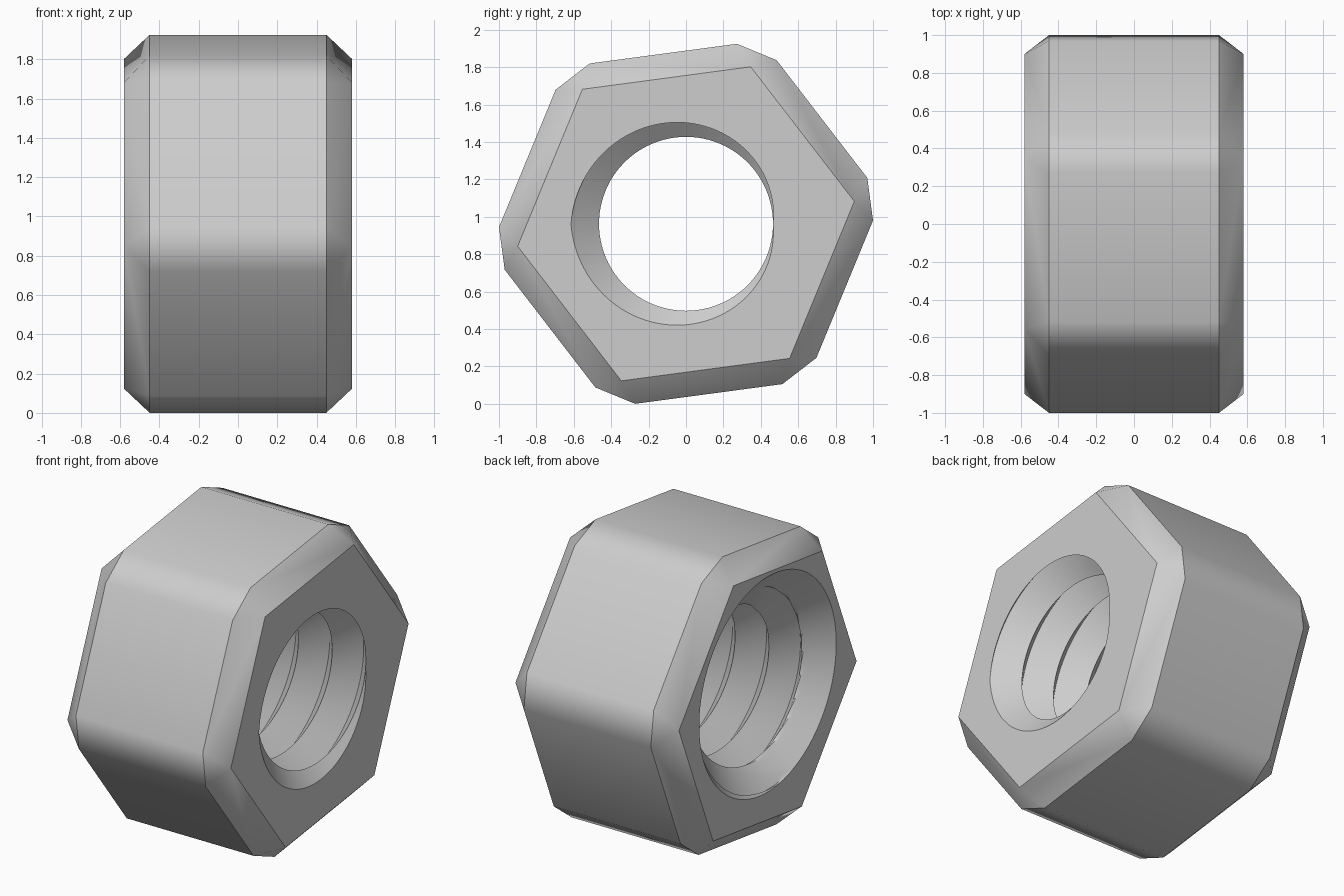
import bpy
import bmesh
from math import cos, sin, tau, radians

default_cube = bpy.data.objects.get("Cube")
if default_cube:
    bpy.data.objects.remove(default_cube, do_unlink=True)

# Main sizes of the hex nut; its axis runs along x
HALF = 0.58            # half width
SHOULDER = 0.45        # where the chamfer starts
CENTRE_Z = 0.9625
TURN = radians(7.6)    # tilt of the hexagon
FACE_R, OUTER_R = 0.908, 1.0
CORNER = radians(6.6)  # half angle of each cut corner
CREST, DEPTH, PITCH = 0.465, 0.15, 0.24
SEGMENTS, STEPS = 96, 20

bm = bmesh.new()
cache = {}


def vert(x, r, a):
    co = (x, r * cos(a), CENTRE_Z + r * sin(a))
    key = tuple(round(c, 5) for c in co)
    if key not in cache:
        cache[key] = bm.verts.new(co)
    return cache[key]


def face(*verts):
    unique = list(dict.fromkeys(verts))
    if len(unique) > 2 and not bm.faces.get(unique):
        bm.faces.new(unique)


def bore_radius(x, a):
    # V-shaped helical thread with a countersink at the -x mouth
    phase = (a / tau + (HALF - x) / PITCH) % 1.0
    thread = CREST + DEPTH * (1 - abs(2 * phase - 1))
    sink = 0.69 + 0.075 * sin(a) - (x + HALF)
    return max(thread, sink)


def bore_vert(x, a):
    x = max(-HALF, min(HALF, x))
    return vert(x, bore_radius(x, a), a)


def bore_angle(j):
    return TURN + tau * j / SEGMENTS


# Six flats, cut corners, chamfers and end faces
per_side = SEGMENTS // 6
for k in range(6):
    a = TURN + tau * k / 6
    b = TURN + tau * (k + 1) / 6
    corner = [vert(s * SHOULDER, OUTER_R, a + t * CORNER) for s in (-1, 1) for t in (-1, 1)]
    following = [vert(s * SHOULDER, OUTER_R, b - CORNER) for s in (-1, 1)]
    face(corner[0], corner[1], corner[3], corner[2])
    face(corner[1], following[0], following[1], corner[3])
    for i, side in enumerate((-1, 1)):
        tip = vert(side * HALF, FACE_R, a)
        next_tip = vert(side * HALF, FACE_R, b)
        face(tip, corner[2 * i], corner[2 * i + 1])
        face(tip, corner[2 * i + 1], following[i], next_tip)
        rim = [bore_vert(side * HALF, bore_angle((k + 1) * per_side - j))
               for j in range(per_side + 1)]
        face(tip, next_tip, *rim)

# Threaded bore, with rows following the helix
rows = int((2 * HALF / PITCH + 1.2) * STEPS)


def helix_vert(j, k):
    a = bore_angle(j)
    return bore_vert(HALF + PITCH * (a / tau - k / STEPS), a)


for j in range(SEGMENTS):
    for k in range(rows):
        face(helix_vert(j, k), helix_vert(j + 1, k),
             helix_vert(j + 1, k + 1), helix_vert(j, k + 1))

bmesh.ops.remove_doubles(bm, verts=bm.verts[:], dist=0.00005)
bmesh.ops.recalc_face_normals(bm, faces=bm.faces[:])
mesh = bpy.data.meshes.new("hex_nut")
bm.to_mesh(mesh)
bm.free()
nut = bpy.data.objects.new("hex_nut", mesh)
bpy.context.collection.objects.link(nut)

# Plain grey metal
grey = bpy.data.materials.new("grey_metal")
grey.use_nodes = True
colour = (0.61, 0.61, 0.61, 1)
grey.diffuse_color = colour
for node in grey.node_tree.nodes:
    if node.type == 'BSDF_PRINCIPLED':
        node.inputs["Base Color"].default_value = colour
mesh.materials.append(grey)

# Softly rounded corners between flat sides, sharp shoulders and thread edges
bpy.ops.object.select_all(action='DESELECT')
nut.select_set(True)
bpy.context.view_layer.objects.active = nut
bpy.ops.object.shade_smooth_by_angle(angle=radians(31.5))
weighted = nut.modifiers.new("flat_sides", 'WEIGHTED_NORMAL')
weighted.keep_sharp = True
